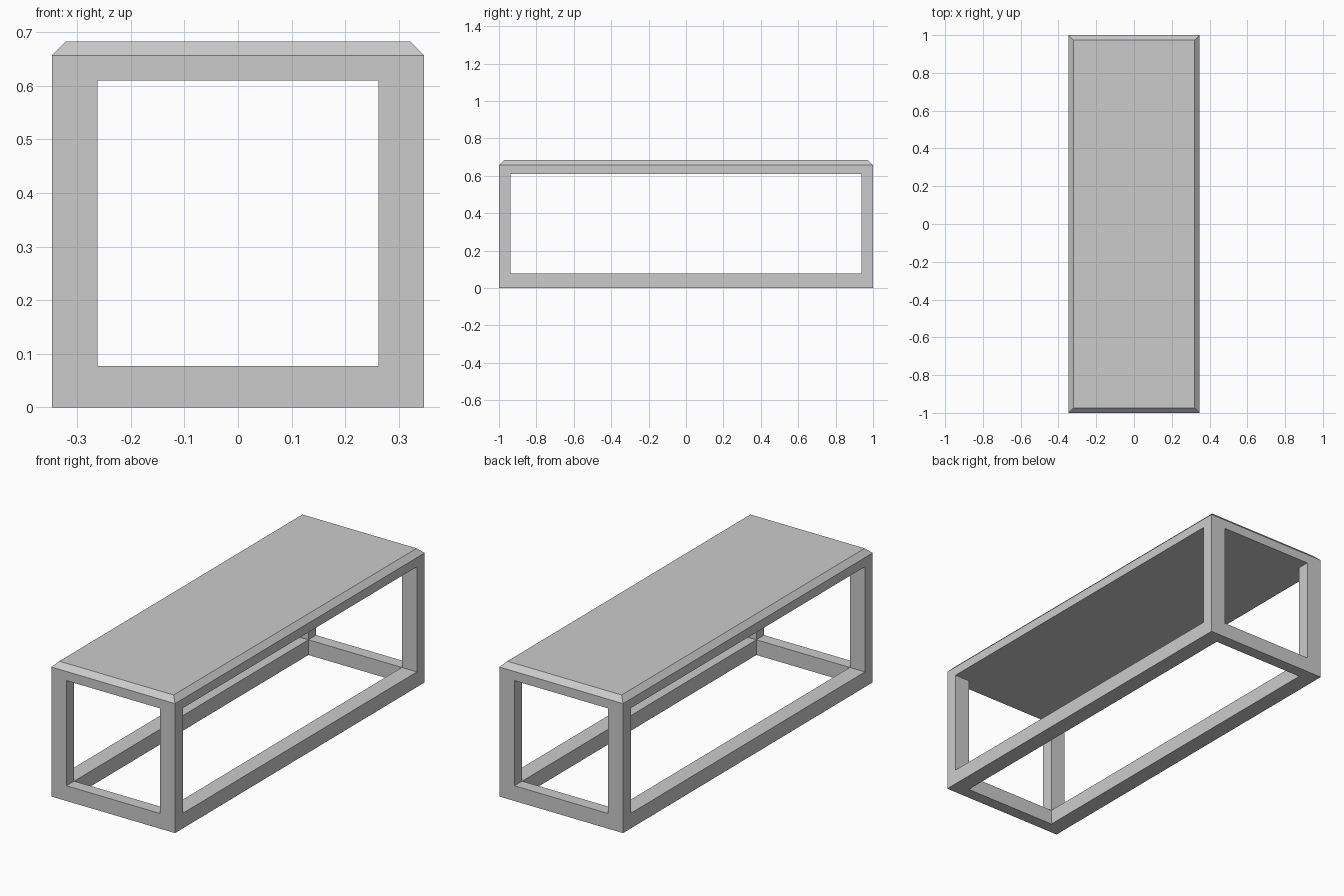
import bpy, bmesh
from mathutils import Vector

if "Cube" in bpy.data.objects:
    bpy.data.objects.remove(bpy.data.objects["Cube"])

X, Y = 0.347, 1.0             # outer half sizes
LX, LY = 0.085, 0.062         # leg section, also the rail widths
Z_RAIL, Z_UNDER, Z_TOP = 0.077, 0.61, 0.683
CHAMFER = 0.0265


def box(name, lo, hi, top_chamfer=0.0):
    """Axis-aligned box between two corners, optionally chamfered round its top."""
    lo, hi = Vector(lo), Vector(hi)
    centre, size = (lo + hi) / 2, hi - lo
    bm = bmesh.new()
    bmesh.ops.create_cube(bm, size=1.0)
    bmesh.ops.scale(bm, vec=size, verts=bm.verts)
    if top_chamfer:
        edges = [e for e in bm.edges if all(v.co.z > 0 for v in e.verts)]
        bmesh.ops.bevel(bm, geom=edges, offset=top_chamfer, segments=1,
                        affect='EDGES', offset_type='OFFSET')
    mesh = bpy.data.meshes.new(name)
    bm.to_mesh(mesh)
    bm.free()
    obj = bpy.data.objects.new(name, mesh)
    obj.location = centre
    bpy.context.collection.objects.link(obj)
    return obj


def span(side, outer, width):
    """Low and high limits of a strip lying against the outer edge on one side."""
    return sorted((side * outer, side * (outer - width)))


# Solid top slab with a chamfered upper rim
box("table_top", (-X, -Y, Z_UNDER), (X, Y, Z_TOP), CHAMFER)

# Corner legs standing on the base rails
for sx, x_name in ((-1, "left"), (1, "right")):
    for sy, y_name in ((-1, "front"), (1, "back")):
        x0, x1 = span(sx, X, LX)
        y0, y1 = span(sy, Y, LY)
        box(f"{y_name}_{x_name}_leg", (x0, y0, Z_RAIL), (x1, y1, Z_UNDER))

# Long base rails run the full length
for sx, x_name in ((-1, "left"), (1, "right")):
    x0, x1 = span(sx, X, LX)
    box(f"{x_name}_base_rail", (x0, -Y, 0), (x1, Y, Z_RAIL))

# Short base rails fit between the long ones
for sy, y_name in ((-1, "front"), (1, "back")):
    y0, y1 = span(sy, Y, LY)
    box(f"{y_name}_base_rail", (-X + LX, y0, 0), (X - LX, y1, Z_RAIL))
